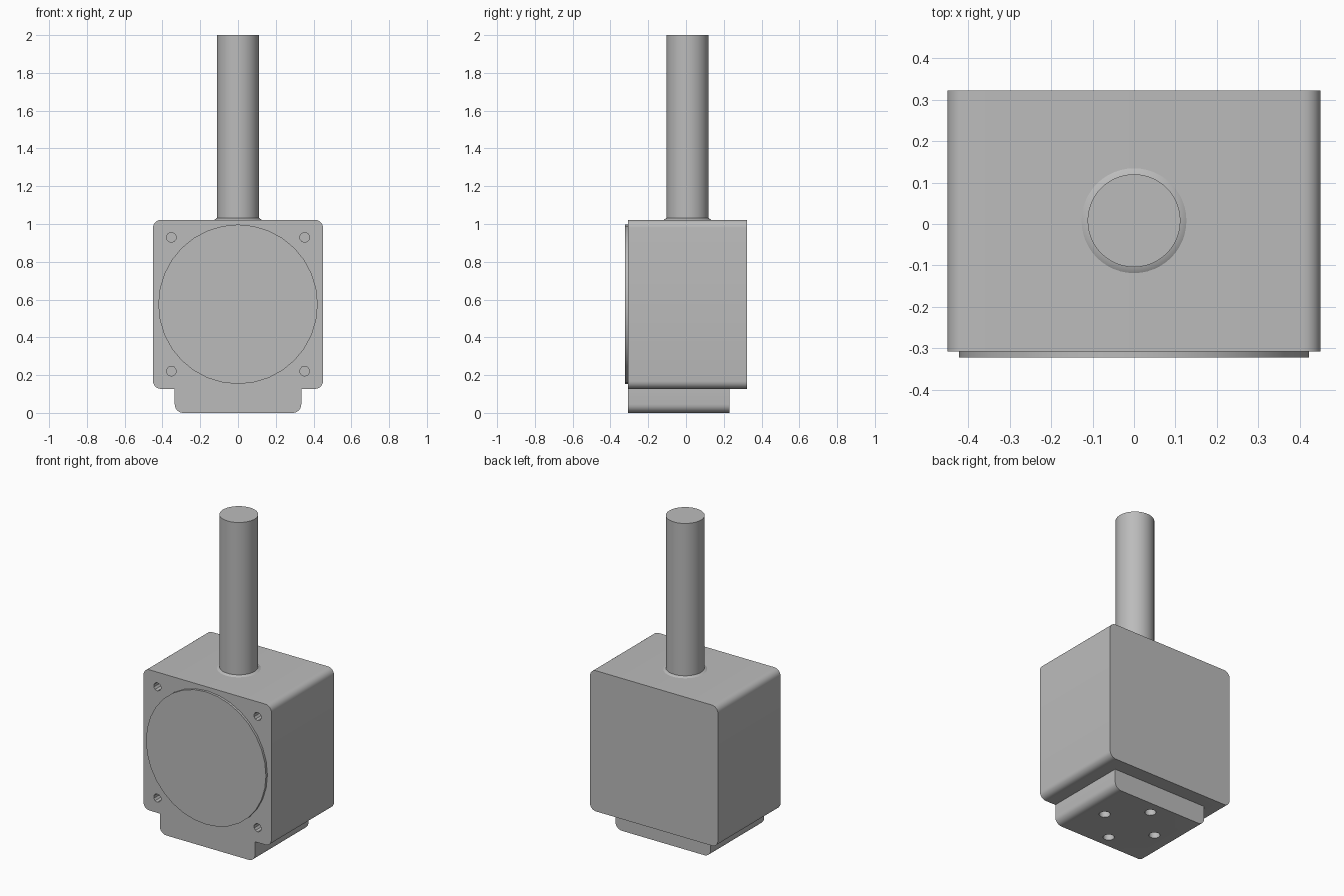
import bpy, math
from math import cos, sin, pi, radians

cube = bpy.data.objects.get("Cube")
if cube:
    bpy.data.objects.remove(cube, do_unlink=True)

grey = bpy.data.materials.new("plain grey")
grey.use_nodes = True
colour = (0.50, 0.50, 0.50, 1)
grey.diffuse_color = colour
grey.node_tree.nodes["Principled BSDF"].inputs["Base Color"].default_value = colour


def activate(ob):
    bpy.ops.object.select_all(action='DESELECT')
    ob.select_set(True)
    bpy.context.view_layer.objects.active = ob


def rounded_block(name, half_w, z0, z1, y0, y1, r, r_top):
    """Front profile with rounded corners, extruded along y."""
    pts = []
    for sx, z, rad, start in ((1, z0, r, -90), (1, z1, r_top, 0),
                              (-1, z1, r_top, 90), (-1, z0, r, 180)):
        cx = sx * (half_w - rad)
        cz = z + rad if z == z0 else z - rad
        steps = 6 if rad else 0
        for i in range(steps + 1):
            a = radians(start + 90 * i / max(steps, 1))
            pts.append((cx + rad * cos(a), cz + rad * sin(a)))
    n = len(pts)
    verts = [(x, y, z) for y in (y0, y1) for x, z in pts]
    faces = [tuple(range(n)), tuple(reversed(range(n, 2 * n)))]
    faces += [(i, i + n, (i + 1) % n + n, (i + 1) % n) for i in range(n)]
    me = bpy.data.meshes.new(name)
    me.from_pydata(verts, [], faces)
    me.materials.append(grey)
    ob = bpy.data.objects.new(name, me)
    bpy.context.collection.objects.link(ob)
    return ob


def cylinder(name, r, depth, loc, sides, along_y=False, r2=None):
    bpy.ops.mesh.primitive_cone_add(
        vertices=sides, radius1=r, radius2=r if r2 is None else r2, depth=depth,
        location=loc, rotation=(pi / 2 if along_y else 0, 0, 0))
    ob = bpy.context.object
    ob.name = name
    ob.data.materials.append(grey)
    return ob


def combine(target, tool, operation):
    mod = target.modifiers.new("combine", 'BOOLEAN')
    mod.operation, mod.solver, mod.object = operation, 'EXACT', tool
    activate(target)
    bpy.ops.object.modifier_apply(modifier=mod.name)
    bpy.data.objects.remove(tool, do_unlink=True)


# Housing with the mounting foot merged flush at the front
FRONT, MID_Z = -0.307, 0.575
housing = rounded_block("housing", 0.45, 0.127, 1.022, FRONT, 0.322, 0.042, 0.042)
foot = rounded_block("foot", 0.335, 0, 0.3, FRONT, 0.23, 0.045, 0)
combine(housing, foot, 'UNION')

# Screw holes in the front corners
for sx in (-1, 1):
    for sz in (-1, 1):
        hole = cylinder("screw_hole_cutter", 0.026, 0.2,
                        (sx * 0.353, FRONT, MID_Z + sz * 0.354), 10, True)
        combine(housing, hole, 'DIFFERENCE')

# Mounting holes under the foot, in a diamond
for k in range(4):
    a = k * pi / 2
    hole = cylinder("mount_hole_cutter", 0.033, 0.2,
                    (0.187 * cos(a), -0.04 + 0.187 * sin(a), 0), 12)
    combine(housing, hole, 'DIFFERENCE')

clean = housing.modifiers.new("merge_flat_faces", 'DECIMATE')
clean.decimate_type, clean.angle_limit = 'DISSOLVE', radians(1)
activate(housing)
bpy.ops.object.modifier_apply(modifier=clean.name)

# Raised round front cover
cover = cylinder("front_cover", 0.422, 0.025, (0, -0.3095, MID_Z), 32, True)

# Tall rod on top, with a thin flared seat
rod = cylinder("rod", 0.112, 0.99, (0, 0.008, 1.505), 48)
seat = cylinder("rod_seat", 0.128, 0.01, (0, 0.008, 1.026), 48, r2=0.112)

for ob in (housing, cover, rod, seat):
    activate(ob)
    bpy.ops.object.shade_smooth_by_angle(angle=radians(35))
